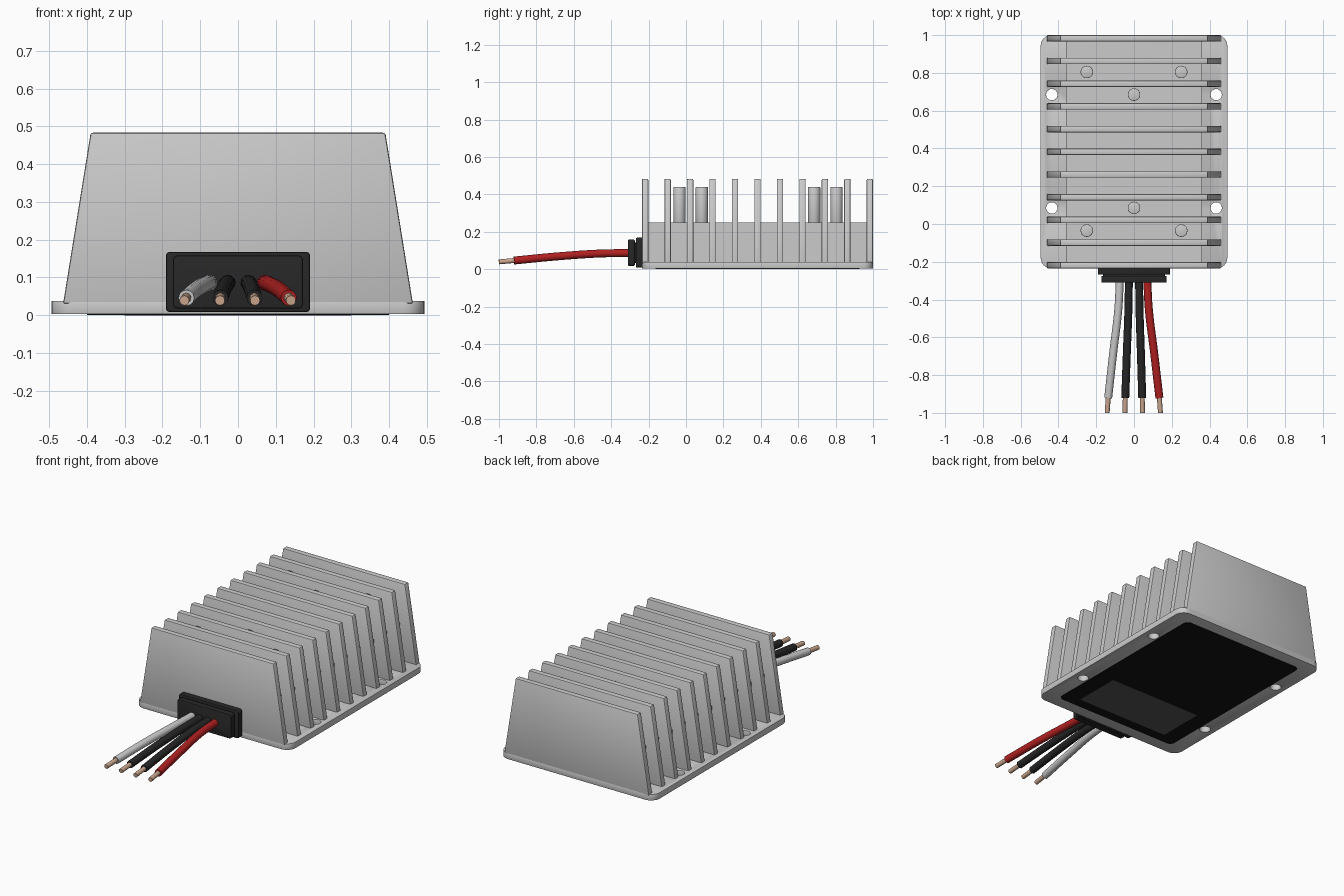
import bpy, bmesh, math
from mathutils import Vector

if "Cube" in bpy.data.objects:
    bpy.data.objects.remove(bpy.data.objects["Cube"])


def material(name, rgb):
    m = bpy.data.materials.new(name)
    m.diffuse_color = (*rgb, 1)
    m.use_nodes = True
    m.node_tree.nodes["Principled BSDF"].inputs["Base Color"].default_value = m.diffuse_color
    return m


BLACK = material("black_rubber", (0.02, 0.02, 0.02))
LABEL_BLACK = material("black_label", (0.006, 0.006, 0.006))
LABEL_GREY = material("grey_label", (0.09, 0.09, 0.09))
RED = material("red_wire", (0.45, 0.015, 0.015))
COPPER = material("copper", (0.62, 0.40, 0.28))


def activate(ob):
    bpy.ops.object.select_all(action='DESELECT')
    ob.select_set(True)
    bpy.context.view_layer.objects.active = ob


def finish(ob, mat=None, bevel=0.0, cutters=()):
    activate(ob)
    for c in cutters:
        mod = ob.modifiers.new("hole", 'BOOLEAN')
        mod.operation, mod.object, mod.solver = 'DIFFERENCE', c, 'EXACT'
        bpy.ops.object.modifier_apply(modifier=mod.name)
    if bevel:
        mod = ob.modifiers.new("bevel", 'BEVEL')
        mod.width, mod.segments, mod.limit_method = bevel, 2, 'ANGLE'
        mod.angle_limit = math.radians(40)
        bpy.ops.object.modifier_apply(modifier=mod.name)
    if mat:
        ob.data.materials.append(mat)
    bpy.ops.object.shade_smooth_by_angle(angle=math.radians(35))
    return ob


def extrude(name, points, depth):
    """Extrude a closed outline of 3D points along a vector."""
    bm = bmesh.new()
    face = bm.faces.new([bm.verts.new(p) for p in points])
    ext = bmesh.ops.extrude_face_region(bm, geom=[face])
    moved = [g for g in ext["geom"] if isinstance(g, bmesh.types.BMVert)]
    bmesh.ops.translate(bm, verts=moved, vec=Vector(depth))
    bmesh.ops.recalc_face_normals(bm, faces=bm.faces)
    mesh = bpy.data.meshes.new(name)
    bm.to_mesh(mesh)
    bm.free()
    ob = bpy.data.objects.new(name, mesh)
    bpy.context.collection.objects.link(ob)
    return ob


def rounded(hx, hy, r, steps=6):
    """Rounded rectangle centred on the origin."""
    pts = []
    for q, (sx, sy) in enumerate(((1, 1), (-1, 1), (-1, -1), (1, -1))):
        for i in range(steps + 1):
            a = math.pi / 2 * (q + i / steps)
            pts.append((sx * (hx - r) + r * math.cos(a), sy * (hy - r) + r * math.sin(a)))
    return pts


def slab(name, x, y, hx, hy, r, z0, z1):
    return extrude(name, [(x + a, y + b, z0) for a, b in rounded(hx, hy, r)], (0, 0, z1 - z0))


def cylinder(name, x, y, r, z0, z1):
    bpy.ops.mesh.primitive_cylinder_add(vertices=32, radius=r, depth=z1 - z0,
                                        location=(x, y, (z0 + z1) / 2))
    bpy.context.object.name = name
    return bpy.context.object


def tube(name, points, radius, mat):
    """Round tube through a smooth path."""
    cu = bpy.data.curves.new(name, 'CURVE')
    cu.dimensions, cu.bevel_depth, cu.bevel_resolution = '3D', radius, 4
    cu.use_fill_caps, cu.resolution_u = True, 6
    sp = cu.splines.new('BEZIER')
    sp.bezier_points.add(len(points) - 1)
    for bp, p in zip(sp.bezier_points, points):
        bp.co = p
        bp.handle_left_type = bp.handle_right_type = 'AUTO'
    ob = bpy.data.objects.new(name, cu)
    bpy.context.collection.objects.link(ob)
    activate(ob)
    bpy.ops.object.convert(target='MESH')
    finish(bpy.context.object, mat)


# Base plate with four mounting holes
MID = 0.3825
cutters = [cylinder("hole_cutter", sx * 0.435, y, 0.03, -0.1, 0.2)
           for sx in (-1, 1) for y in (0.085, 0.685)]
plate = slab("base_plate", 0, MID, 0.494, 0.6175, 0.055, 0.003, 0.038)
finish(plate, bevel=0.006, cutters=cutters)
for c in cutters:
    bpy.data.objects.remove(c)

# Underside label panels
finish(slab("bottom_label", 0, MID, 0.40, 0.545, 0.03, 0.001, 0.006), LABEL_BLACK)
finish(slab("rating_label", 0, 0.04, 0.30, 0.14, 0.004, 0.0, 0.004), LABEL_GREY)

# Solid core between the fins
finish(extrude("heatsink_core",
               [(-0.36, -0.22, 0.03), (0.36, -0.22, 0.03), (0.36, -0.22, 0.25), (-0.36, -0.22, 0.25)],
               (0, 1.2, 0)))

# Cooling fins
T = 0.034
for i in range(11):
    y = -0.2185 + i * 0.12015 - T / 2
    fin = extrude("cooling_fin",
                  [(-0.463, y, 0.03), (0.463, y, 0.03), (0.39, y, 0.483), (-0.39, y, 0.483)],
                  (0, T, 0))
    finish(fin, bevel=0.006)

# Screw posts
for x, y in ((-0.25, 0.805), (0.25, 0.805), (-0.25, -0.035), (0.25, -0.035), (0, 0.685), (0, 0.085)):
    finish(cylinder("screw_post", x, y, 0.033, 0.24, 0.44), bevel=0.003)

# Stepped cable gland
for name, hx, hz, y0, y1 in (("gland_flange", 0.191, 0.08, -0.268, -0.225),
                             ("gland_neck", 0.165, 0.055, -0.285, -0.26),
                             ("gland_face", 0.172, 0.07, -0.311, -0.274)):
    pts = [(a, y0, 0.088 + b) for a, b in rounded(hx, hz, 0.012, 4)]
    finish(extrude(name, pts, (0, y1 - y0, 0)), BLACK, bevel=0.005)

# Wires with bare copper ends
for name, x0, x1, mat in (("grey_wire", -0.075, -0.142, None), ("black_wire_left", -0.027, -0.048, BLACK),
                          ("black_wire_right", 0.027, 0.045, BLACK), ("red_wire", 0.07, 0.14, RED)):
    dx = x1 - x0
    path = [(x0, -0.29, 0.086), (x0 + dx * 0.12, -0.45, 0.084),
            (x0 + dx * 0.52, -0.68, 0.069), (x1 - dx * 0.08, -0.92, 0.046)]
    tube(name, path, 0.021, mat)
    tube(name + "_core", [(x1 - dx * 0.1, -0.90, 0.048), (x1, -1.0, 0.039)], 0.013, COPPER)
